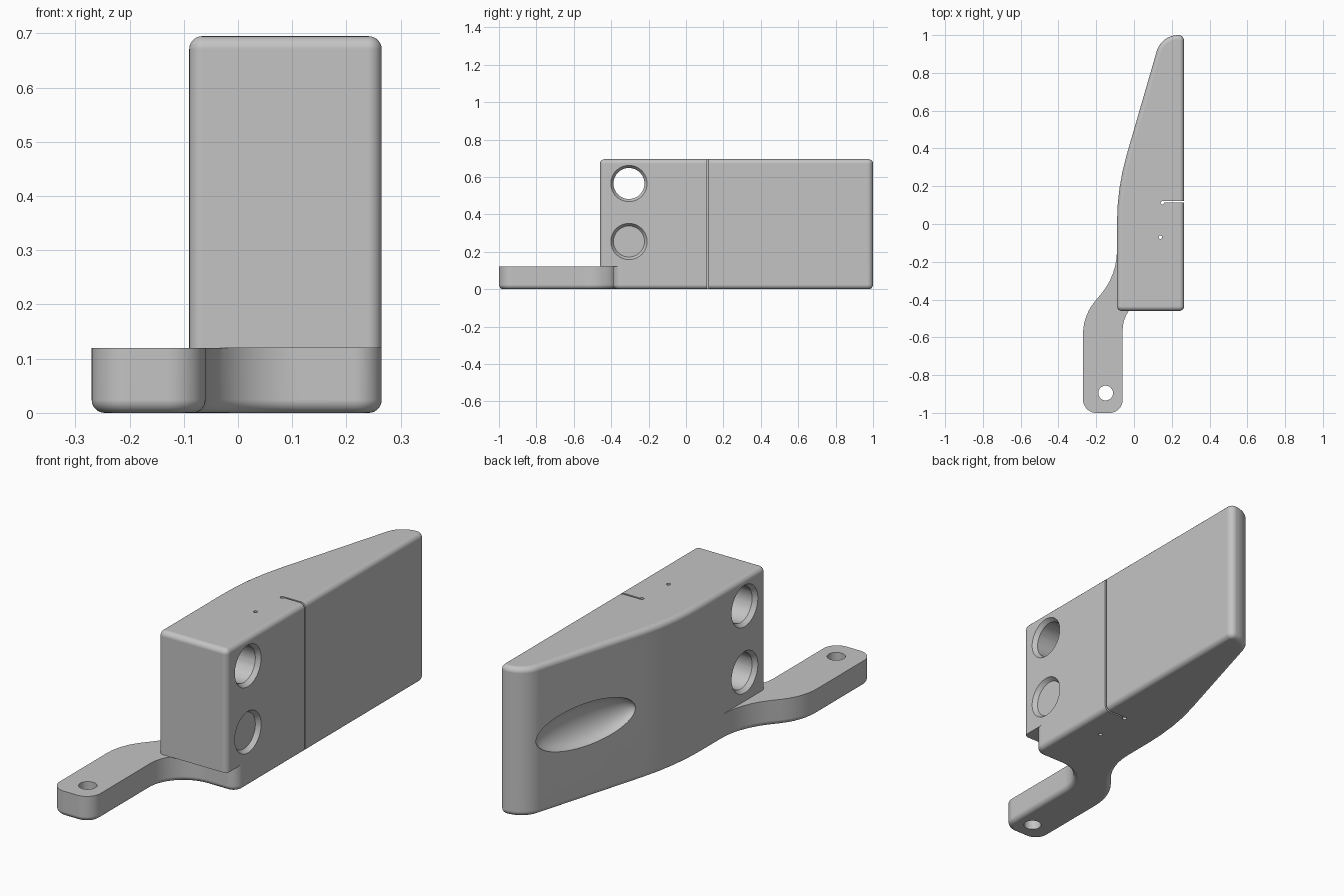
import bpy, bmesh
from math import pi, sin, cos, tan, atan2, ceil, radians
from mathutils import Vector, Matrix

cube = bpy.data.objects.get("Cube")
if cube:
    bpy.data.objects.remove(cube, do_unlink=True)

grey = bpy.data.materials.new("plain grey")
grey.use_nodes = True
colour = (0.55, 0.55, 0.55, 1)
grey.diffuse_color = colour
grey.node_tree.nodes["Principled BSDF"].inputs["Base Color"].default_value = colour


def rounded(corners):
    """Counter-clockwise outline from (x, y, radius) corners joined by tangent arcs."""
    pts, n = [], len(corners)
    for i, (x, y, r) in enumerate(corners):
        p = Vector((x, y))
        a = (p - Vector(corners[i - 1][:2])).normalized()
        b = (Vector(corners[(i + 1) % n][:2]) - p).normalized()
        turn = atan2(a.x * b.y - a.y * b.x, a.dot(b))
        side = 1 if turn > 0 else -1
        start = p - a * r * tan(abs(turn) / 2)
        centre = start + Vector((-a.y, a.x)) * side * r
        steps = max(4, ceil(abs(turn) / radians(7)))
        for k in range(steps + 1):
            pts.append(centre + Matrix.Rotation(turn * k / steps, 2) @ (start - centre))
    return pts


def inset(pts, d):
    """Move an outline inward by d along its mitred corners."""
    out, n = [], len(pts)
    for i, p in enumerate(pts):
        a = (p - pts[i - 1]).normalized()
        b = (pts[(i + 1) % n] - p).normalized()
        na, nb = Vector((-a.y, a.x)), Vector((-b.y, b.x))
        out.append(p + (na + nb) * d / (1 + na.dot(nb)))
    return out


def add_object(name, bm):
    bmesh.ops.recalc_face_normals(bm, faces=bm.faces)
    mesh = bpy.data.meshes.new(name)
    bm.to_mesh(mesh)
    bm.free()
    mesh.materials.append(grey)
    ob = bpy.data.objects.new(name, mesh)
    bpy.context.collection.objects.link(ob)
    return ob


def prism(name, pts, sharp_z, round_z, r, steps=7):
    """Upright prism whose edge at round_z is filleted."""
    sign = 1 if round_z > sharp_z else -1
    levels = [(0, sharp_z)]
    for k in range(steps + 1):
        t = pi / 2 * k / steps
        levels.append((r * (1 - cos(t)), round_z - sign * r * (1 - sin(t))))
    bm = bmesh.new()
    rings = [[bm.verts.new((p.x, p.y, z)) for p in inset(pts, d)] for d, z in levels]
    n = len(pts)
    for low, high in zip(rings, rings[1:]):
        for i in range(n):
            j = (i + 1) % n
            bm.faces.new((low[i], low[j], high[j], high[i]))
    bm.faces.new(rings[0])
    bm.faces.new(rings[-1])
    return add_object(name, bm)


def cone(name, centre, r1, r2, depth, axis="Z", segments=48):
    """Cylinder or cone along Z or X; r2 is the radius at the positive end."""
    turn = Matrix.Rotation(pi / 2, 4, "Y") if axis == "X" else Matrix()
    bm = bmesh.new()
    bmesh.ops.create_cone(bm, cap_ends=True, segments=segments, radius1=r1, radius2=r2,
                          depth=depth, matrix=Matrix.Translation(centre) @ turn)
    return add_object(name, bm)


def combine(target, tool, operation):
    tool.hide_render = True
    mod = target.modifiers.new(operation.lower(), "BOOLEAN")
    mod.operation = operation
    mod.solver = "EXACT"
    mod.object = tool
    bpy.context.view_layer.objects.active = target
    bpy.ops.object.modifier_apply(modifier=mod.name)
    bpy.data.objects.remove(tool, do_unlink=True)


# Shared tapered tail outline
RIGHT, LEFT, TOP, STEP = 0.265, -0.09, 0.695, 0.12
tail = [(RIGHT, 1.0, 0.03), (0.145, 1.0, 0.118), (LEFT, 0.19, 1.3)]

# Upper block, overhanging the arm at the front
body = prism("tapered_block", rounded(
    [(RIGHT, -0.46, 0.025)] + tail + [(LEFT, -0.46, 0.025)]), STEP, TOP, 0.03 - 0.006)

# Lower layer with the swept mounting arm
arm = prism("mounting_arm", rounded(
    [(RIGHT, -0.39, 0.05)] + tail +
    [(LEFT, -0.27, 0.36), (-0.27, -0.485, 0.27), (-0.27, -1.0, 0.07),
     (-0.06, -1.0, 0.07), (-0.06, -0.39, 0.17)]), STEP, 0.0, 0.024)
combine(body, arm, "UNION")

# Two cross holes, chamfered at both ends
for z in (0.565, 0.255):
    y = -0.305
    combine(body, cone("cross_hole", (0.09, y, z), 0.083, 0.083, 0.6, "X"), "DIFFERENCE")
    combine(body, cone("left_chamfer", (RIGHT, y, z), 0.083, 0.111, 0.04, "X"), "DIFFERENCE")
    combine(body, cone("right_chamfer", (LEFT, y, z), 0.111, 0.083, 0.04, "X"), "DIFFERENCE")

# Arm bolt hole, pin hole and round end of the slot
combine(body, cone("bolt_hole", (-0.15, -0.895, 0.06), 0.039, 0.039, 0.4), "DIFFERENCE")
for x, y in ((0.14, -0.07), (0.15, 0.112)):
    combine(body, cone("pin_hole", (x, y, 0.35), 0.009, 0.009, 1, segments=16), "DIFFERENCE")

# Thin slot through the full height
bm = bmesh.new()
bmesh.ops.create_cube(bm, size=1, matrix=Matrix.Translation((0.25, 0.117, 0.35))
                      @ Matrix.Diagonal((0.2, 0.008, 1, 1)))
combine(body, add_object("slot", bm), "DIFFERENCE")

# Finger scoop in the sloping side
bm = bmesh.new()
bmesh.ops.create_uvsphere(bm, u_segments=64, v_segments=32, radius=1,
                          matrix=Matrix.Translation((0.049, 0.67, 0.345))
                          @ Matrix.Rotation(-radians(16.2), 4, "Z")
                          @ Matrix.Diagonal((0.07, 0.27, 0.1, 1)))
combine(body, add_object("scoop", bm), "DIFFERENCE")

# Smooth fillets, crisp edges
bpy.ops.object.select_all(action="DESELECT")
body.select_set(True)
bpy.context.view_layer.objects.active = body
bpy.ops.object.shade_smooth_by_angle(angle=radians(30))
weighted = body.modifiers.new("flat_face_normals", "WEIGHTED_NORMAL")
weighted.keep_sharp = True
